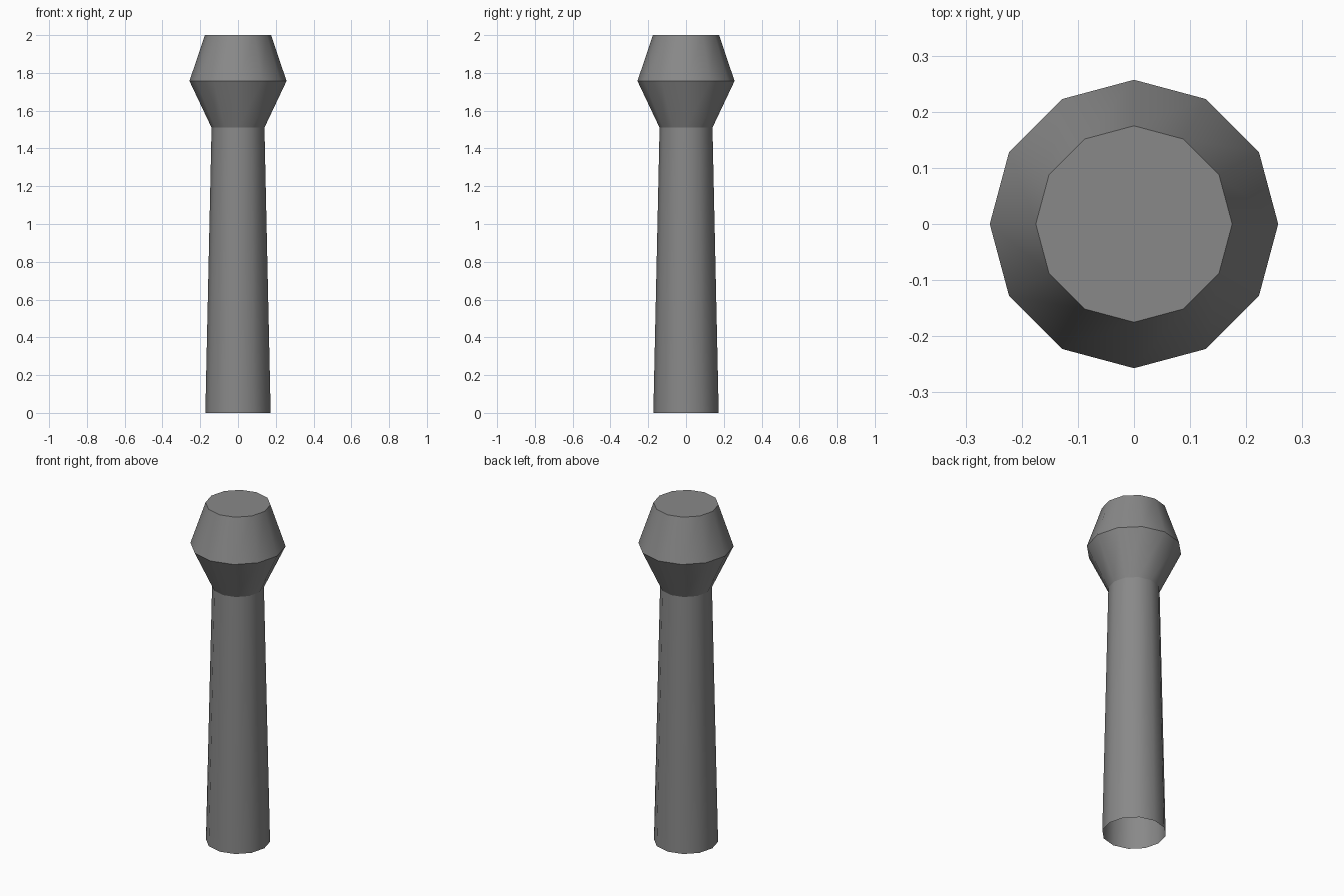
import bpy, bmesh, math

if "Cube" in bpy.data.objects:
    bpy.data.objects.remove(bpy.data.objects["Cube"])

SIDES = 12
# (radius, height) rings from foot to top
PROFILE = [(0.173, 0.0), (0.14, 1.51), (0.257, 1.757), (0.175, 2.0)]

grey = bpy.data.materials.new("plain_grey")
grey.diffuse_color = (0.25, 0.25, 0.25, 1)
grey.use_nodes = True
grey.node_tree.nodes["Principled BSDF"].inputs["Base Color"].default_value = grey.diffuse_color

bm = bmesh.new()
rings = [[bm.verts.new((r * math.cos(math.tau * i / SIDES),
                        r * math.sin(math.tau * i / SIDES), z))
          for i in range(SIDES)] for r, z in PROFILE]

# Shaft, flare and tapered head: smooth around, open at the foot
for low, high in zip(rings, rings[1:]):
    for i in range(SIDES):
        j = (i + 1) % SIDES
        bm.faces.new((low[i], low[j], high[j], high[i])).smooth = True

# Flat top
bm.faces.new(rings[-1])

# Crisp edges between the sections
for e in bm.edges:
    if abs(e.verts[0].co.z - e.verts[1].co.z) < 1e-5:
        e.smooth = False

mesh = bpy.data.meshes.new("post")
bm.to_mesh(mesh)
bm.free()
mesh.materials.append(grey)
post = bpy.data.objects.new("post", mesh)
bpy.context.collection.objects.link(post)
